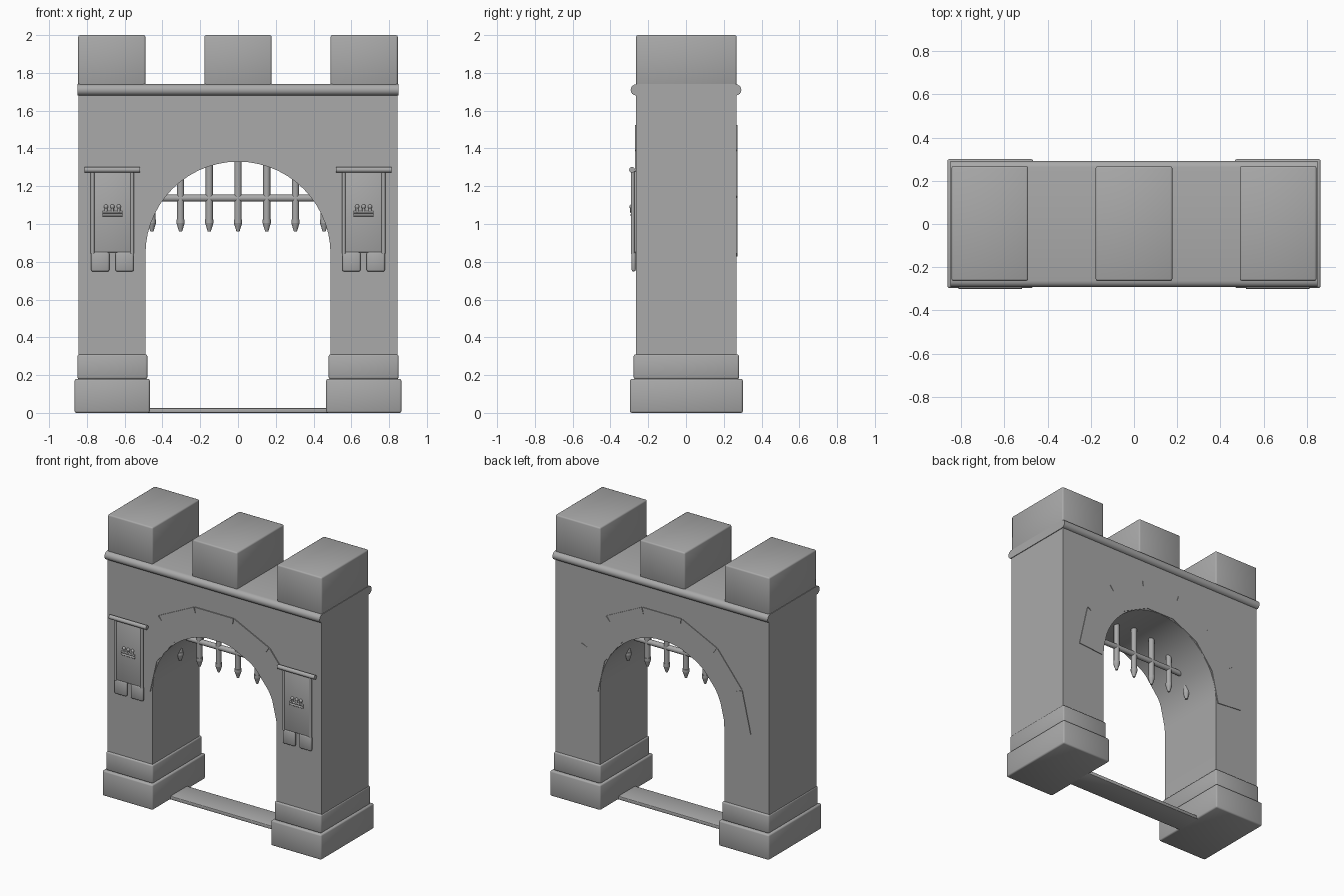
import bpy, bmesh, math
from mathutils import Matrix, Vector

cube = bpy.data.objects.get("Cube")
if cube:
    bpy.data.objects.remove(cube)

stone = bpy.data.materials.new("grey_stone")
stone.use_nodes = True
GREY = (0.4, 0.4, 0.4, 1)
stone.diffuse_color = GREY
stone.node_tree.nodes["Principled BSDF"].inputs["Base Color"].default_value = GREY
parts = []
FRONT, BACK = -0.264, 0.268


def finish(name, bm):
    bmesh.ops.recalc_face_normals(bm, faces=bm.faces)
    mesh = bpy.data.meshes.new(name)
    bm.to_mesh(mesh)
    bm.free()
    mesh.materials.append(stone)
    obj = bpy.data.objects.new(name, mesh)
    bpy.context.scene.collection.objects.link(obj)
    parts.append(obj)
    return obj


def box(name, x, y, z, bevel=0.01):
    """Box given by (low, high) ranges, with rounded edges."""
    bm = bmesh.new()
    bmesh.ops.create_cube(bm, size=1)
    for v in bm.verts:
        v.co = Vector([r[0] if c < 0 else r[1] for c, r in zip(v.co, (x, y, z))])
    if bevel:
        bmesh.ops.bevel(bm, geom=bm.edges[:], offset=bevel, segments=2,
                        profile=0.5, affect='EDGES')
    return finish(name, bm)


def prism(name, outline, low, high, turn=0):
    """Outline in x and z, extruded along y, then turned about z."""
    bm = bmesh.new()
    face = bm.faces.new([bm.verts.new((x, low, z)) for x, z in outline])
    new = bmesh.ops.extrude_face_region(bm, geom=[face])["geom"]
    bmesh.ops.translate(bm, vec=(0, high - low, 0),
                        verts=[g for g in new if isinstance(g, bmesh.types.BMVert)])
    bm.transform(Matrix.Rotation(turn, 4, 'Z'))
    return finish(name, bm)


def rod(name, start, end, r1, r2=None, sides=16):
    """Round or tapered rod between two points."""
    start, end = Vector(start), Vector(end)
    axis = end - start
    bm = bmesh.new()
    bmesh.ops.create_cone(bm, cap_ends=True, segments=sides, radius1=r1,
                          radius2=r1 if r2 is None else r2, depth=axis.length)
    bm.transform(Matrix.Translation((start + end) / 2)
                 @ axis.to_track_quat('Z', 'Y').to_matrix().to_4x4())
    return finish(name, bm)


def side_range(s, a, b):
    return tuple(sorted((s * a, s * b)))


# Gate wall with its arched opening
spring, radius, half = 0.84, 0.49, 0.845
arc = [(radius * math.cos(math.pi * i / 28), spring + radius * math.sin(math.pi * i / 28))
       for i in range(29)]
prism("gate_wall", [(half, 0.05), (half, 1.7), (-half, 1.7), (-half, 0.05), (-radius, 0.05)]
      + arc[::-1] + [(radius, 0.05)], FRONT, BACK)

# Rounded cornice band
r = 0.03
band = [(c * 0.263 + r * math.cos(a), 1.71 + r * math.sin(a))
        for c, base in ((1, -90), (-1, 90))
        for a in [math.radians(base + 22.5 * i) for i in range(9)]]
prism("cornice", band, -0.85, 0.85, math.pi / 2)

# Merlons
for name, mid in (("right", -0.668), ("middle", 0), ("left", 0.668)):
    box(name + "_merlon", (mid - 0.178, mid + 0.178), (FRONT, BACK), (1.73, 2.0))

# Stepped pillar bases and the threshold between them
for label, s in (("left", 1), ("right", -1)):
    box(label + "_base", side_range(s, 0.467, 0.865), (-0.297, 0.301), (0, 0.18))
    box(label + "_plinth", side_range(s, 0.48, 0.85), (-0.277, 0.281), (0.178, 0.31))
box("threshold", (-0.48, 0.48), (-0.095, 0.095), (0, 0.025), 0.004)

# Arch stones, fanned around the opening
for i in range(-3, 4):
    wedge = prism("arch_stone", [(-0.125, 0.49), (0.125, 0.49), (0.152, 0.685), (-0.152, 0.685)],
                  FRONT - 0.007, BACK + 0.005)
    wedge.data.transform(Matrix.Translation((0, 0, spring))
                         @ Matrix.Rotation(i * math.pi / 7, 4, 'Y'))

# Portcullis: spiked bars and one crossbar
for i in range(-3, 4):
    x = i * 0.152
    top = spring + math.sqrt(0.55 ** 2 - x * x)
    rod("portcullis_bar", (x, 0, 1.02), (x, 0, top), 0.019)
    rod("spike_collar", (x, 0, 1.005), (x, 0, 1.025), 0.022)
    rod("spike", (x, 0, 0.96), (x, 0, 1.005), 0.008, 0.022)
rod("portcullis_crossbar", (-0.45, 0, 1.137), (0.45, 0, 1.137), 0.019)

# Hanging banners
for label, s in (("left", 1), ("right", -1)):
    mid = s * 0.665
    rod(label + "_banner_rod", (mid - 0.147, -0.286, 1.287), (mid + 0.147, -0.286, 1.287), 0.015)
    box(label + "_banner_cloth", (mid - 0.1, mid + 0.1), (-0.286, -0.262), (0.85, 1.28), 0.003)
    for e in (-1, 1):
        x = mid + e * 0.105
        rod(label + "_banner_hem", (x, -0.282, 0.845), (x, -0.282, 1.28), 0.01)
        box(label + "_banner_tail", side_range(1, mid + e * 0.016, mid + e * 0.113),
            (-0.288, -0.266), (0.748, 0.853), 0.01)
    # Simple raised crown ornament
    for z in (1.047, 1.063):
        rod(label + "_crown_band", (mid - 0.053, -0.288, z), (mid + 0.053, -0.288, z), 0.007, sides=8)
    for k in (-1, 0, 1):
        x = mid + k * 0.034
        rod(label + "_crown_point", (x, -0.288, 1.06), (x, -0.288, 1.088), 0.008, sides=8)
        bm = bmesh.new()
        bmesh.ops.create_uvsphere(bm, u_segments=10, v_segments=6, radius=0.012)
        bm.transform(Matrix.Translation((x, -0.288, 1.092)))
        finish(label + "_crown_bead", bm)

# Smooth shading with sharp corners kept
bpy.ops.object.select_all(action='DESELECT')
for obj in parts:
    obj.select_set(True)
bpy.context.view_layer.objects.active = parts[0]
bpy.ops.object.shade_smooth_by_angle(angle=math.radians(50))
